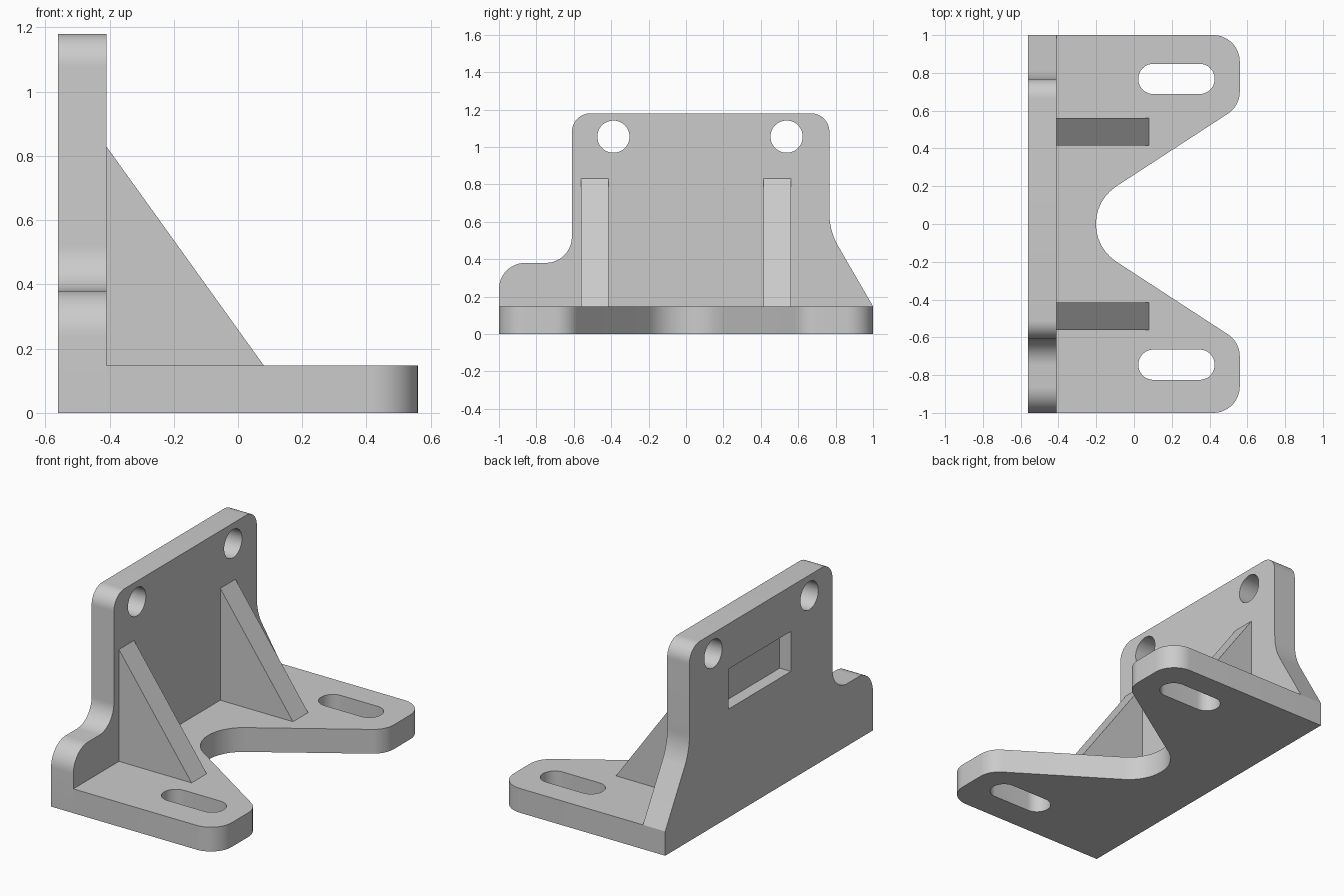
import bpy
import bmesh
from mathutils import Vector

cube = bpy.data.objects.get("Cube")
if cube:
    bpy.data.objects.remove(cube, do_unlink=True)

GREY = (0.6, 0.6, 0.6, 1.0)
grey = bpy.data.materials.new("plain grey")
grey.use_nodes = True
grey.diffuse_color = GREY
grey.node_tree.nodes["Principled BSDF"].inputs["Base Color"].default_value = GREY


def rounded(corners, steps=12):
    """Outline from (u, v, radius) corners, each rounded with a tangent arc."""
    out = []
    for i, (u, v, radius) in enumerate(corners):
        p = Vector((u, v))
        if radius == 0:
            out.append(p)
            continue
        a = (Vector(corners[i - 1][:2]) - p).normalized()
        b = (Vector(corners[(i + 1) % len(corners)][:2]) - p).normalized()
        # with unit sides, the sine of the half angle is half the gap between them
        centre = p + (a + b).normalized() * (2 * radius / (a - b).length)
        tangent = (centre - p).dot(a)
        start = (p + a * tangent - centre).normalized()
        end = (p + b * tangent - centre).normalized()
        for k in range(steps + 1):
            out.append(centre + start.slerp(end, k / steps) * radius)
    return out


def prism(name, corners, axis, low, high):
    """Rounded outline extruded along one axis."""
    place = {"x": lambda p, h: (h, p.x, p.y),
             "y": lambda p, h: (p.x, h, p.y),
             "z": lambda p, h: (p.x, p.y, h)}[axis]
    bm = bmesh.new()
    face = bm.faces.new([bm.verts.new(place(p, low)) for p in rounded(corners)])
    moved = bmesh.ops.extrude_face_region(bm, geom=[face], use_keep_orig=True)["geom"]
    shift = Vector(place(Vector((0, 0)), high - low))
    bmesh.ops.translate(bm, vec=shift,
                        verts=[g for g in moved if isinstance(g, bmesh.types.BMVert)])
    bmesh.ops.recalc_face_normals(bm, faces=bm.faces)
    mesh = bpy.data.meshes.new(name)
    bm.to_mesh(mesh)
    bm.free()
    mesh.materials.append(grey)
    obj = bpy.data.objects.new(name, mesh)
    bpy.context.collection.objects.link(obj)
    return obj


def box(u, v, half_u, half_v, r=0.0):
    return [(u - half_u, v - half_v, r), (u + half_u, v - half_v, r),
            (u + half_u, v + half_v, r), (u - half_u, v + half_v, r)]


def select_only(obj):
    bpy.ops.object.select_all(action="DESELECT")
    obj.select_set(True)
    bpy.context.view_layer.objects.active = obj


def cut(obj, cutter):
    cutter.hide_render = True
    mod = obj.modifiers.new("cut", "BOOLEAN")
    mod.operation = "DIFFERENCE"
    mod.solver = "EXACT"
    mod.object = cutter
    select_only(obj)
    bpy.ops.object.modifier_apply(modifier=mod.name)
    bpy.data.objects.remove(cutter, do_unlink=True)


BACK, FACE, THICK = -0.56, -0.41, 0.148

# Upright wall, with a rounded step on one end and a slope on the other
wall = prism("upright_wall", [
    (-1, 0, 0), (-1, 0.38, 0.14), (-0.61, 0.38, 0.14), (-0.61, 1.18, 0.1),
    (0.767, 1.18, 0.1), (0.767, 0.55, 0.34), (1, THICK, 0), (1, 0, 0),
], "x", BACK, FACE)

# Bolt holes and the shallow pocket in the rear of the wall
for y in (-0.388, 0.538):
    cut(wall, prism("hole_cutter", box(y, 1.055, 0.086, 0.086, 0.0855), "x", BACK - 0.1, FACE + 0.1))
cut(wall, prism("pocket_cutter", box(0.09, 0.783, 0.3, 0.122), "x", BACK - 0.1, BACK + 0.075))

# Foot plate with a rounded V notch
base = prism("foot_plate", [
    (FACE, -1, 0), (0.56, -1, 0.14), (0.56, -0.625, 0.14), (-0.4, 0, 0.238),
    (0.56, 0.625, 0.14), (0.56, 1, 0.14), (FACE, 1, 0),
], "z", 0, THICK)

# Mounting slots
for y in (-0.745, 0.768):
    cut(base, prism("slot_cutter", box(0.225, y, 0.202, 0.08, 0.0795), "z", -0.1, THICK + 0.1))

# Triangular stiffening ribs
ribs = [prism(name, [(FACE, THICK, 0), (0.08, THICK, 0), (FACE, 0.83, 0)], "y", y - 0.073, y + 0.073)
        for name, y in (("right_rib", -0.488), ("left_rib", 0.488))]

for obj in [wall, base] + ribs:
    select_only(obj)
    bpy.ops.object.shade_smooth_by_angle(angle=0.5)
